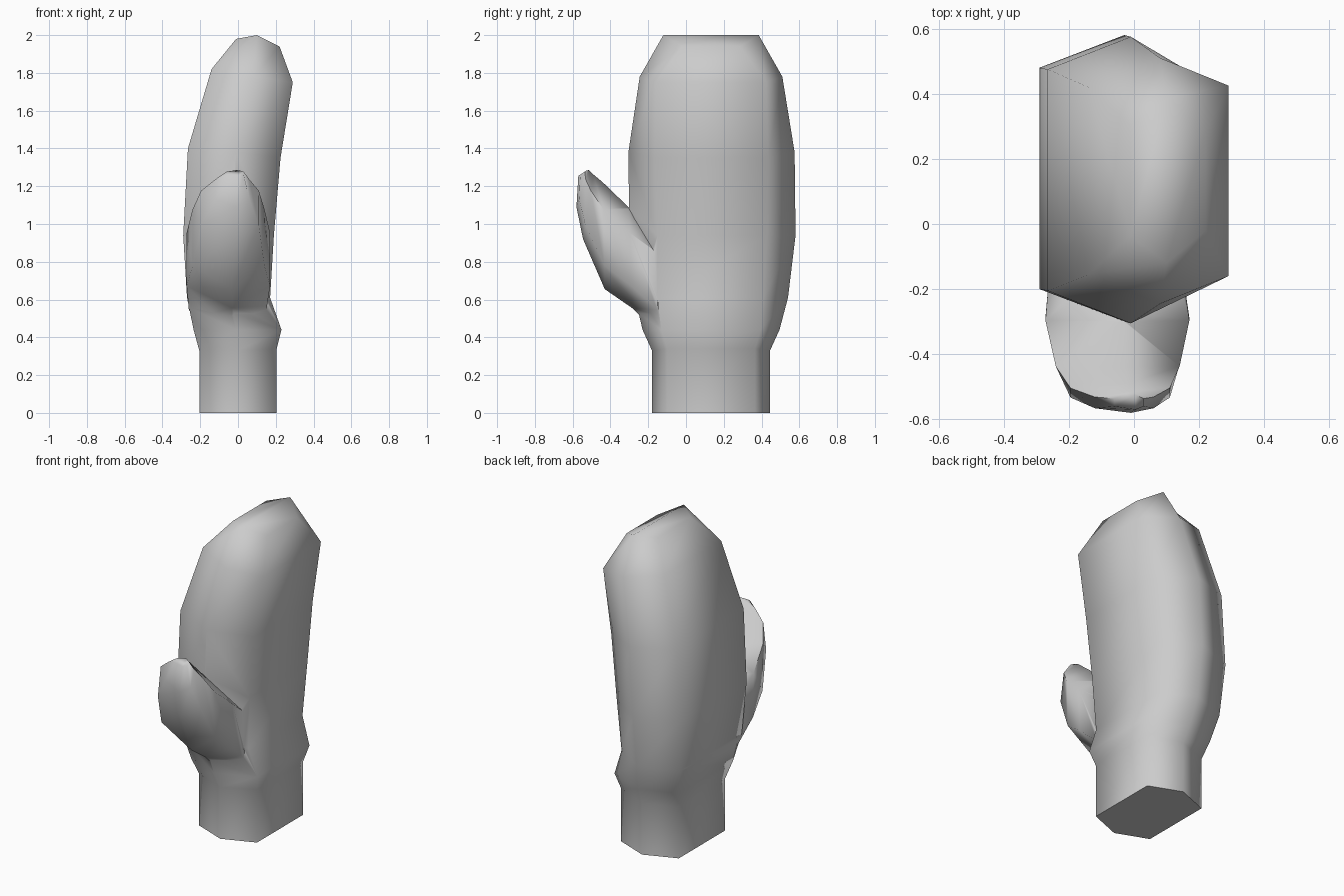
import bpy, bmesh

if "Cube" in bpy.data.objects:
    bpy.data.objects.remove(bpy.data.objects["Cube"])


def loft(name, rings):
    """Skin a stack of six-sided rings and close both ends with a folded cap."""
    bm = bmesh.new()
    loops = [[bm.verts.new(p) for p in r] for r in rings]
    for a, b in zip(loops, loops[1:]):
        for i in range(6):
            j = (i + 1) % 6
            bm.faces.new((a[i], a[j], b[j], b[i]))
    for r in (loops[0], loops[-1]):
        bm.faces.new((r[0], r[1], r[4], r[5]))
        bm.faces.new((r[1], r[2], r[3], r[4]))
    bmesh.ops.recalc_face_normals(bm, faces=bm.faces)
    mesh = bpy.data.meshes.new(name)
    bm.to_mesh(mesh)
    bm.free()
    ob = bpy.data.objects.new(name, mesh)
    bpy.context.collection.objects.link(ob)
    return ob


def hand_ring(left, mid, right, y0, y1, inl, inr):
    """left, mid, right are (x, z); the middle points reach furthest in y."""
    (lx, lz), (mx, mz), (rx, rz) = left, mid, right
    return [(lx, y0 + inl, lz), (mx, y0, mz), (rx, y0 + inr, rz),
            (rx, y1 - inr, rz), (mx, y1, mz), (lx, y1 - inl, lz)]


def thumb_ring(low, up, x0, x1):
    """low and up are (y, z); side points sit between them."""
    def at(x, t):
        return (x, low[0] + (up[0] - low[0]) * t, low[1] + (up[1] - low[1]) * t)
    xm = (x0 + x1) / 2 + 0.02
    return [at(x0, .22), at(xm, 0), at(x1, .22), at(x1, .75), at(xm, 1), at(x0, .75)]


# cuff and hand, leaning towards +x at the top
mitten = loft("mitten", [
    hand_ring((-.205, 0), (0, 0), (.205, 0), -.18, .445, .08, .08),
    hand_ring((-.205, .33), (0, .33), (.205, .34), -.18, .445, .08, .08),
    hand_ring((-.235, .44), (-.01, .44), (.23, .44), -.23, .495, .09, .10),
    hand_ring((-.27, .61), (-.03, .61), (.17, .61), -.27, .54, .09, .13),
    hand_ring((-.29, .94), (-.03, .94), (.19, .94), -.30, .58, .10, .15),
    hand_ring((-.265, 1.40), (-.01, 1.38), (.225, 1.35), -.305, .575, .10, .14),
    hand_ring((-.14, 1.82), (.08, 1.78), (.29, 1.75), -.245, .51, .09, .085),
    hand_ring((-.01, 1.98), (.10, 2.0), (.22, 1.94), -.12, .385, .085, .10),
])

# thumb, curving out and up from the hand
thumb = loft("thumb", [
    thumb_ring((-.15, .42), (-.15, .98), -.26, .15),
    thumb_ring((-.285, .555), (-.30, 1.085), -.272, .17),
    thumb_ring((-.43, .655), (-.44, 1.22), -.24, .14),
    thumb_ring((-.545, .92), (-.49, 1.262), -.195, .11),
    thumb_ring((-.58, 1.09), (-.515, 1.285), -.12, .06),
    thumb_ring((-.57, 1.255), (-.525, 1.284), -.06, .03),
])

# join the thumb into the hand
mod = mitten.modifiers.new("join_thumb", "BOOLEAN")
mod.operation = "UNION"
mod.solver = "EXACT"
mod.object = thumb
bpy.context.view_layer.objects.active = mitten
mitten.select_set(True)
bpy.ops.object.modifier_apply(modifier=mod.name)
bpy.data.objects.remove(thumb)
bpy.ops.object.shade_smooth_by_angle(angle=1.25)
